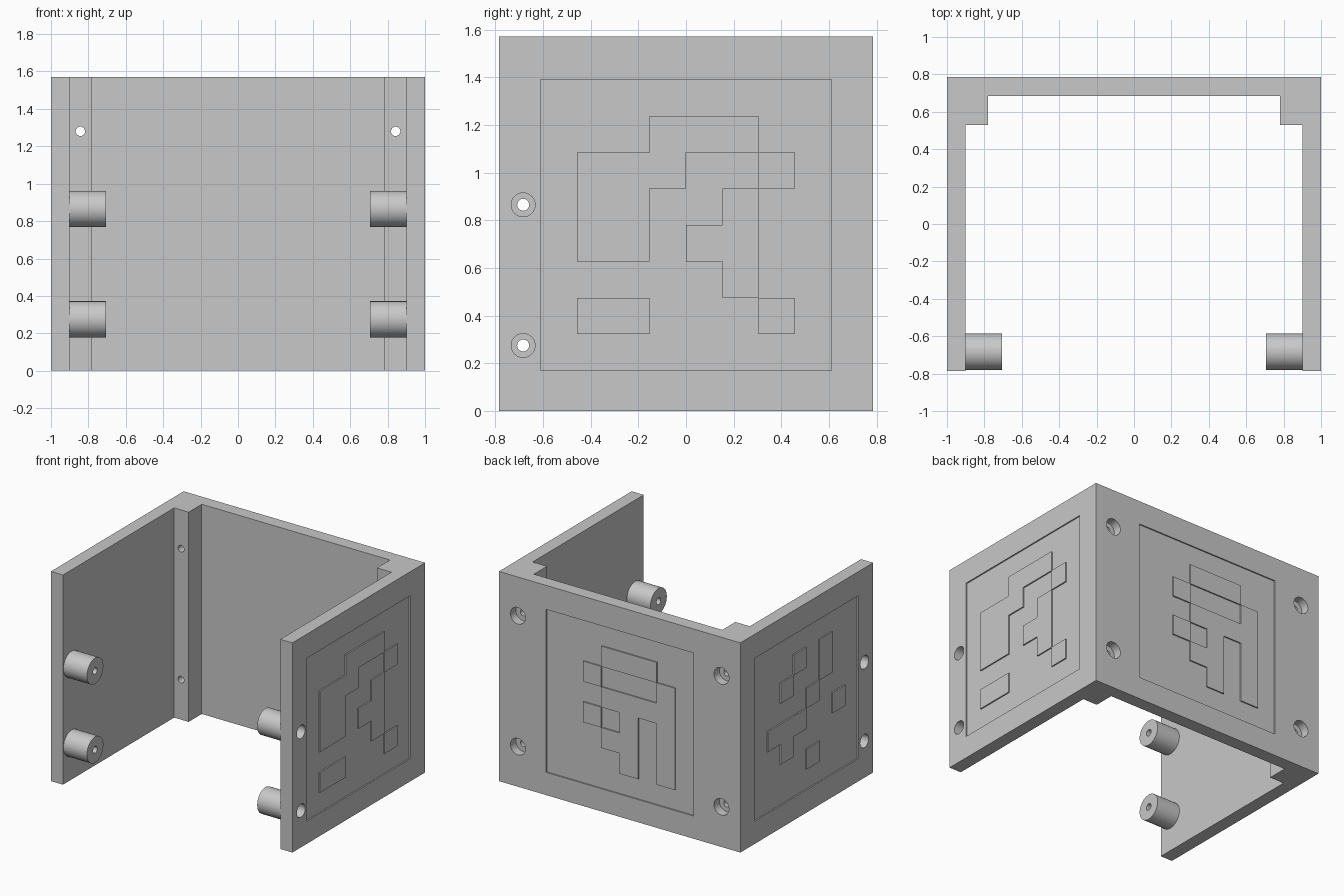
import bpy, bmesh
from math import radians
from mathutils import Matrix, Vector

cube = bpy.data.objects.get("Cube")
if cube:
    bpy.data.objects.remove(cube)

HEIGHT, HALF_DEPTH, WALL = 1.57, 0.785, 0.1
CELL, MID_Z, RECESS = 0.1525, 0.78, 0.01

grey = bpy.data.materials.new("plain grey")
grey.use_nodes = True
grey.diffuse_color = (0.58, 0.58, 0.58, 1)
grey.node_tree.nodes["Principled BSDF"].inputs["Base Color"].default_value = grey.diffuse_color


def make_object(name, bm):
    bmesh.ops.recalc_face_normals(bm, faces=bm.faces)
    mesh = bpy.data.meshes.new(name)
    bm.to_mesh(mesh)
    bm.free()
    mesh.materials.append(grey)
    obj = bpy.data.objects.new(name, mesh)
    bpy.context.collection.objects.link(obj)
    return obj


def add_box(bm, low, high, place=Matrix()):
    low, high = Vector(low), Vector(high)
    fit = Matrix.Translation((low + high) / 2) @ Matrix.Diagonal((*(high - low), 1))
    bmesh.ops.create_cube(bm, size=1, matrix=place @ fit)


def add_rod(bm, start, end, radius, segments=32):
    start, end = Vector(start), Vector(end)
    axis = end - start
    place = Matrix.Translation((start + end) / 2) @ axis.to_track_quat("Z", "Y").to_matrix().to_4x4()
    bmesh.ops.create_cone(bm, cap_ends=True, segments=segments, radius1=radius,
                          radius2=radius, depth=axis.length, matrix=place)


def activate(obj):
    bpy.ops.object.select_all(action="DESELECT")
    obj.select_set(True)
    bpy.context.view_layer.objects.active = obj


def cut(obj, cutter):
    activate(obj)
    mod = obj.modifiers.new("cut", "BOOLEAN")
    mod.operation, mod.solver, mod.object = "DIFFERENCE", "EXACT", cutter
    bpy.ops.object.modifier_apply(modifier=mod.name)


# Shell: U-shaped plan with a square post in each back corner
half_plan = [(1, -HALF_DEPTH), (1, HALF_DEPTH)]
half_inner = [(0.78, 0.685), (0.78, 0.53), (0.9, 0.53), (0.9, -HALF_DEPTH)]
right_side = half_inner + half_plan
plan = right_side + [(-x, y) for x, y in reversed(right_side)]
bm = bmesh.new()
base = bm.faces.new([bm.verts.new((x, y, 0)) for x, y in plan])
raised = bmesh.ops.extrude_face_region(bm, geom=[base])["geom"]
bmesh.ops.translate(bm, vec=(0, 0, HEIGHT),
                    verts=[v for v in raised if isinstance(v, bmesh.types.BMVert)])
shell = make_object("shell", bm)

# Screw positions
STANDOFF_Y = -0.683
side_heights = (0.275, 0.865)
back_heights = (0.30, 1.28)

# Standoffs on the inside of both side walls
standoffs = []
for side, label in ((1, "left"), (-1, "right")):
    for z, level in zip(side_heights, ("lower", "upper")):
        bm = bmesh.new()
        add_rod(bm, (side * 0.705, STANDOFF_Y, z), (side * WALL * 9, STANDOFF_Y, z), 0.097)
        standoffs.append(make_object(f"{label}_{level}_standoff", bm))

# Cutters: narrow through bores, wide outer bores, and shallow panel recesses
bores, wide_bores, recesses = bmesh.new(), bmesh.new(), bmesh.new()
for side in (1, -1):
    for z in side_heights:
        add_rod(bores, (side * 0.6, STANDOFF_Y, z), (side * 1.1, STANDOFF_Y, z), 0.025)
        add_rod(wide_bores, (side * 0.91, STANDOFF_Y, z), (side * 1.1, STANDOFF_Y, z), 0.05)
    for z in back_heights:
        x = side * 0.843
        add_rod(bores, (x, 0.4, z), (x, 0.9, z), 0.025)
        add_rod(wide_bores, (x, 0.72, z), (x, 0.9, z), 0.062)

# Each wall: outward turn, distance from the centre, raised cells from the top row down
panels = {
    "left": (90, 1, ["...###..", ".###..#.", ".##..#..", ".##.##..", ".....#..", ".##...#."]),
    "back": (180, HALF_DEPTH, ["...###..", "..#...#.", "...####.", "..#.#.#.", "..###.#.", "....#.#."]),
    "right": (270, 1, ["...#.#..", "..#..#..", "....#...", ".###..#.", "..#.....", "....#..."]),
}
# The column beside the central bar starts one row lower on the back wall
panels["back"][2][4] = "...##.#."

for label, (turn, distance, rows) in panels.items():
    place = Matrix.Rotation(radians(turn), 4, "Z") @ Matrix.Translation((0, -distance, MID_Z))
    half = 4 * CELL
    add_box(recesses, (-half, -0.1, -half), (half, RECESS, half), place)

    # Raised tiles, one block per unbroken run of cells
    bm = bmesh.new()
    for index, row in enumerate(rows):
        top = (3 - index) * CELL
        column = 0
        while column < len(row):
            run = len(row[column:]) - len(row[column:].lstrip("#"))
            if run:
                left = (column - 4) * CELL
                add_box(bm, (left, 0, top - CELL), (left + run * CELL, RECESS + 0.002, top), place)
            column += max(run, 1)
    make_object(f"{label}_raised_tiles", bm)

bore_cutter = make_object("bore_cutter", bores)
wide_cutter = make_object("wide_bore_cutter", wide_bores)
recess_cutter = make_object("recess_cutter", recesses)
for cutter in (recess_cutter, wide_cutter, bore_cutter):
    cutter.hide_render = True
    cut(shell, cutter)
for standoff in standoffs:
    cut(standoff, bore_cutter)
for cutter in (recess_cutter, wide_cutter, bore_cutter):
    bpy.data.objects.remove(cutter)

# Smooth the round parts, keep the corners sharp
for obj in [shell] + standoffs:
    activate(obj)
    bpy.ops.object.shade_smooth_by_angle(angle=radians(30))
